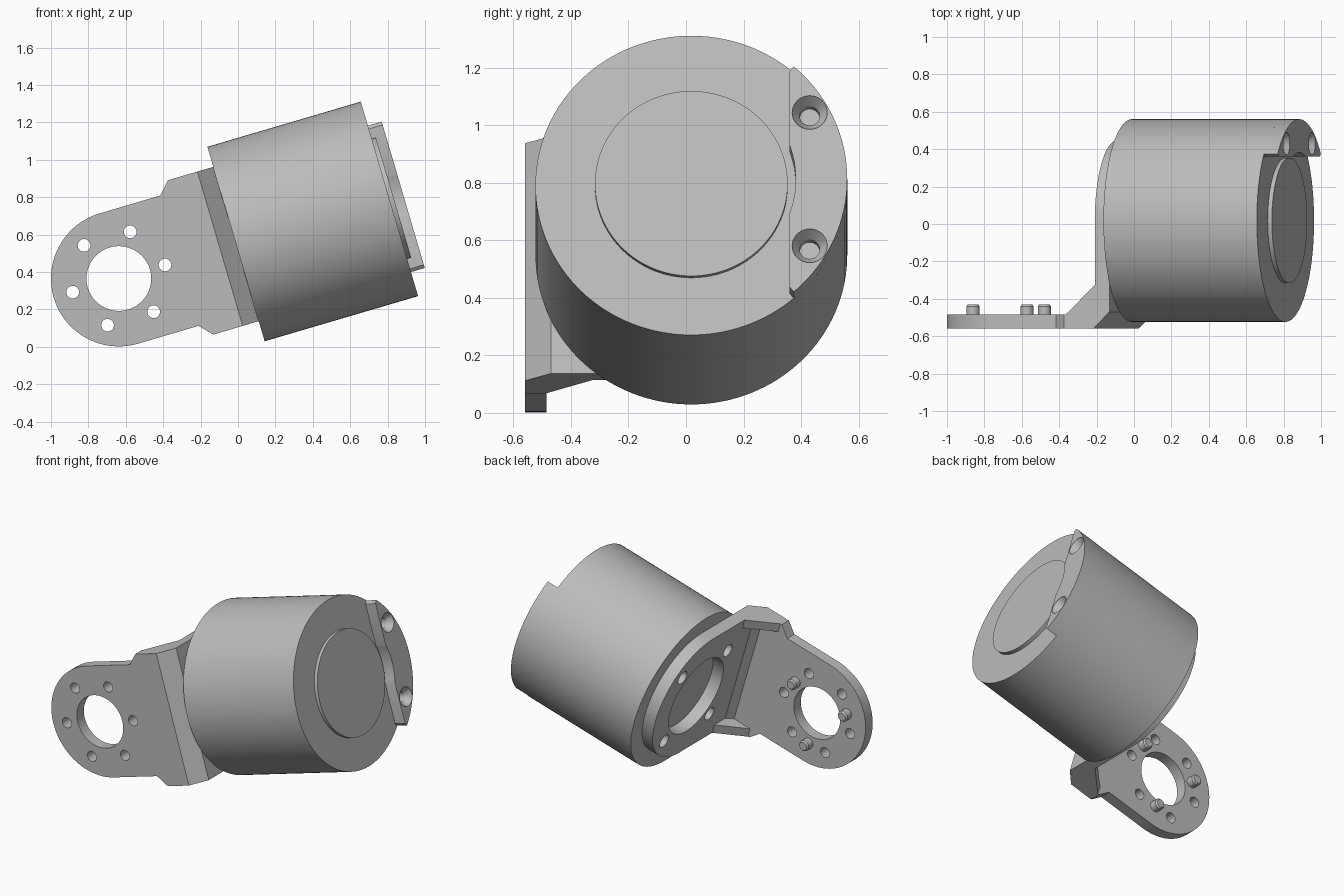
import bpy, bmesh, math
from mathutils import Matrix

old = bpy.data.objects.get("Cube")
if old:
    bpy.data.objects.remove(old, do_unlink=True)

grey = bpy.data.materials.new("plain grey")
grey.use_nodes = True
colour = (0.5, 0.5, 0.5, 1)
grey.diffuse_color = colour
grey.node_tree.nodes["Principled BSDF"].inputs["Base Color"].default_value = colour

# Local frame: x runs along the drum axis, the ring hole is the origin
TILT = math.radians(16.4)
PLACE = Matrix.Translation((-0.637, 0, 0.365)) @ Matrix.Rotation(-TILT, 4, "Y")
MID = 0.0185          # y of the drum axis
FRONT, BACK = -0.56, -0.485   # plate faces
HALF = 0.43           # half width of the flange
START, END = 0.653, 1.508     # drum ends


def arc(radius, a0, a1, n, cx=0.0, cy=0.0):
    steps = [math.radians(a0 + (a1 - a0) * i / n) for i in range(n + 1)]
    return [(cx + radius * math.cos(a), cy + radius * math.sin(a)) for a in steps]


def loft(name, rings):
    """Solid through matching rings of points, capped at both ends."""
    bm = bmesh.new()
    loops = [[bm.verts.new(p) for p in ring] for ring in rings]
    n = len(loops[0])
    for a, b in zip(loops, loops[1:]):
        for i in range(n):
            j = (i + 1) % n
            bm.faces.new((a[i], a[j], b[j], b[i]))
    bm.faces.new(loops[0])
    bm.faces.new(loops[-1])
    bmesh.ops.recalc_face_normals(bm, faces=bm.faces)
    mesh = bpy.data.meshes.new(name)
    bm.to_mesh(mesh)
    bm.free()
    obj = bpy.data.objects.new(name, mesh)
    bpy.context.collection.objects.link(obj)
    return obj


def prism(name, outline, axis, lo, hi):
    """Extrude an outline of the other two axes along the named axis."""
    at = {"x": lambda p, d: (d, p[0], p[1]),
          "y": lambda p, d: (p[0], d, p[1]),
          "z": lambda p, d: (p[0], p[1], d)}[axis]
    return loft(name, [[at(p, d) for p in outline] for d in (lo, hi)])


def rod(name, axis, a, b, radius, lo, hi, n=32):
    return prism(name, arc(radius, 0, 360 - 360 / n, n - 1, a, b), axis, lo, hi)


def combine(obj, tool, operation):
    tool.hide_render = True
    mod = obj.modifiers.new("join", "BOOLEAN")
    mod.operation, mod.object, mod.solver = operation, tool, "EXACT"
    graph = bpy.context.evaluated_depsgraph_get()
    mesh = bpy.data.meshes.new_from_object(obj.evaluated_get(graph))
    obj.modifiers.clear()
    obj.data = mesh
    bpy.data.objects.remove(tool, do_unlink=True)


def finish(obj):
    obj.data.materials.clear()
    obj.data.materials.append(grey)
    obj.data.transform(PLACE)
    obj.data.shade_smooth()
    obj.data.set_sharp_from_angle(angle=math.radians(30))


# Bracket: ring plate with a rounded end
side = [(0.337, -0.363), (0.4, -HALF), (0.564, -HALF)]
outline = arc(0.363, 90, 270, 40) + side + [(x, -z) for x, z in reversed(side)]
bracket = prism("bracket", outline, "y", FRONT, BACK)

# Bracket: bevelled corner, rounded flange and two side ribs
corner = [(0.5, FRONT), (0.564, FRONT), (START, -0.47), (START, -0.44),
          (0.572, -0.44), (0.535, BACK), (0.5, BACK)]
combine(bracket, prism("corner", corner, "z", -HALF, HALF), "UNION")
u_shape = [(-0.47, -HALF)] + arc(HALF, -90, 90, 40, MID) + [(-0.47, HALF)]
combine(bracket, prism("flange", u_shape, "x", 0.572, START), "UNION")
rib = [(0.41, BACK), (0.572, -0.325), (0.6, -0.325), (0.6, -0.51), (0.41, -0.51)]
for lo, hi in ((-HALF, -0.37), (0.37, HALF)):
    combine(bracket, prism("rib", rib, "z", lo, hi), "UNION")

# Bracket: ring hole, bolt circle and flange holes
combine(bracket, rod("cut", "y", 0, 0, 0.173, -0.7, -0.4, 64), "DIFFERENCE")
for x, z in arc(0.257, 0, 300, 5):
    combine(bracket, rod("cut", "y", x, z, 0.034, -0.7, -0.4, 24), "DIFFERENCE")
combine(bracket, rod("cut", "x", MID, 0, 0.27, 0.5, 0.7, 64), "DIFFERENCE")
for y, z in arc(0.34, 45, 315, 3, MID):
    combine(bracket, rod("cut", "x", y, z, 0.045, 0.5, 0.7, 24), "DIFFERENCE")
finish(bracket)

# Locating pins on the back of the ring plate, with bevelled tips
for i, (x, z) in enumerate(arc(0.23, 30, 270, 2)):
    rings = [[(px, y, pz) for px, pz in arc(r, 0, 345, 23, x, z)]
             for r, y in ((0.035, -0.5), (0.035, -0.44), (0.027, -0.43))]
    finish(loft(f"locating_pin_{i + 1}", rings))

# Drum with its raised end disc
finish(rod("drum", "x", MID, 0, 0.542, START, END, 128))
finish(rod("end_disc", "x", MID, 0, 0.335, END - 0.01, END + 0.023, 96))

# Edge clip: circle segment with rounded tips and a notch round the disc
EDGE = MID + 0.3415
tips = [(MID + 0.355, 0.408), (EDGE, 0.39)]
segment = (arc(0.542, -47.5, 47.5, 32, MID) + tips + arc(0.363, 19.8, -19.8, 12, MID)
           + [(y, -z) for y, z in reversed(tips)])
# start the notch flush with the straight edge
clip = prism("edge_clip", segment, "x", END, END + 0.077)
for z in (-0.2415, 0.2415):
    rings = [[(x, py, pz) for py, pz in arc(r, 0, 348.75, 31, 0.43, z)]
             for r, x in ((0.035, END - 0.1), (0.035, END + 0.035),
                          (0.061, END + 0.073), (0.061, END + 0.1))]
    combine(clip, loft("countersink", rings), "DIFFERENCE")
finish(clip)
